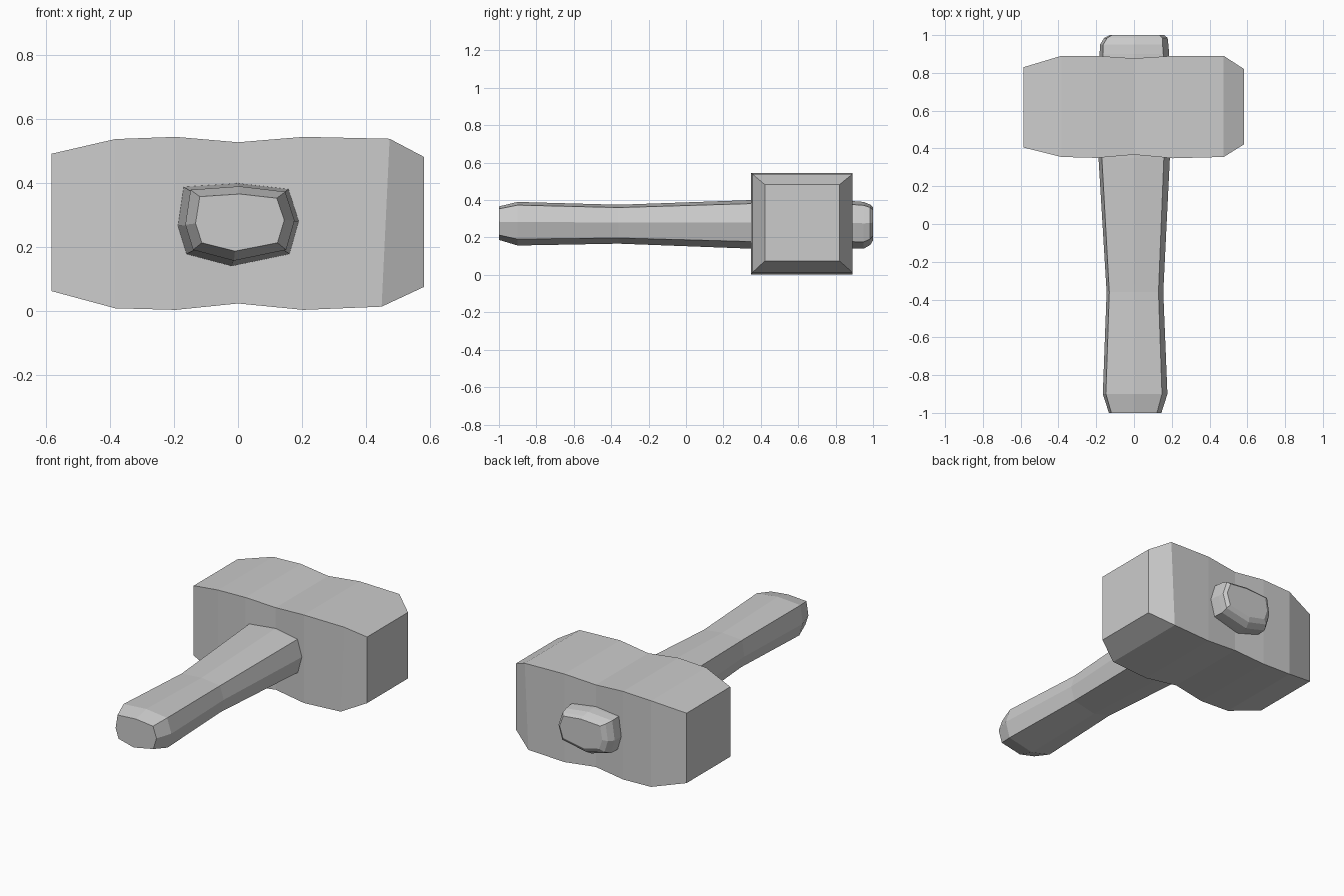
import bpy, bmesh


def loft(name, rings):
    """Bridge equal-length rings of points and cap both ends."""
    bm = bmesh.new()
    rows = [[bm.verts.new(p) for p in ring] for ring in rings]
    n = len(rows[0])
    for a, b in zip(rows, rows[1:]):
        for i in range(n):
            j = (i + 1) % n
            bm.faces.new((a[i], a[j], b[j], b[i]))
    bm.faces.new(rows[0])
    bm.faces.new(rows[-1])
    bmesh.ops.recalc_face_normals(bm, faces=bm.faces)
    mesh = bpy.data.meshes.new(name)
    bm.to_mesh(mesh)
    bm.free()
    obj = bpy.data.objects.new(name, mesh)
    bpy.context.collection.objects.link(obj)
    return obj


# Hammer head: square sections along x (x at top, x at bottom, y range, z range)
head_sections = [
    (-0.585, -0.585, 0.405, 0.83, 0.062, 0.492),
    (-0.385, -0.385, 0.355, 0.89, 0.008, 0.538),
    (-0.195, -0.195, 0.350, 0.89, 0.003, 0.545),
    (0.0, 0.0, 0.367, 0.877, 0.023, 0.528),
    (0.205, 0.205, 0.348, 0.89, 0.003, 0.545),
    (0.475, 0.45, 0.355, 0.89, 0.013, 0.539),
    (0.583, 0.583, 0.422, 0.82, 0.075, 0.482),
]
loft("hammer_head", [
    [(xb, y0, z0), (xb, y1, z0), (xt, y1, z1), (xt, y0, z1)]
    for xt, xb, y0, y1, z0, z1 in head_sections])

# Handle: worn eight-sided outline, fitted to each section's x and z range
outline = [(-0.170, 0.388), (0.0, 0.400), (0.158, 0.381), (0.190, 0.281),
           (0.161, 0.178), (-0.020, 0.140), (-0.161, 0.178), (-0.188, 0.266)]
handle_sections = [
    (-1.00, -0.133, 0.145, 0.187, 0.366),
    (-0.90, -0.165, 0.177, 0.157, 0.390),
    (-0.36, -0.145, 0.155, 0.167, 0.375),
    (0.35, -0.188, 0.190, 0.140, 0.400),
    (0.90, -0.182, 0.186, 0.140, 0.394),
    (0.95, -0.180, 0.182, 0.140, 0.390),
    (0.985, -0.158, 0.178, 0.160, 0.376),
    (1.00, -0.130, 0.160, 0.185, 0.360),
]
loft("handle", [
    [(x0 + (px + 0.188) / 0.378 * (x1 - x0), y,
      z0 + (pz - 0.140) / 0.260 * (z1 - z0)) for px, pz in outline]
    for y, x0, x1, z0, z1 in handle_sections])
